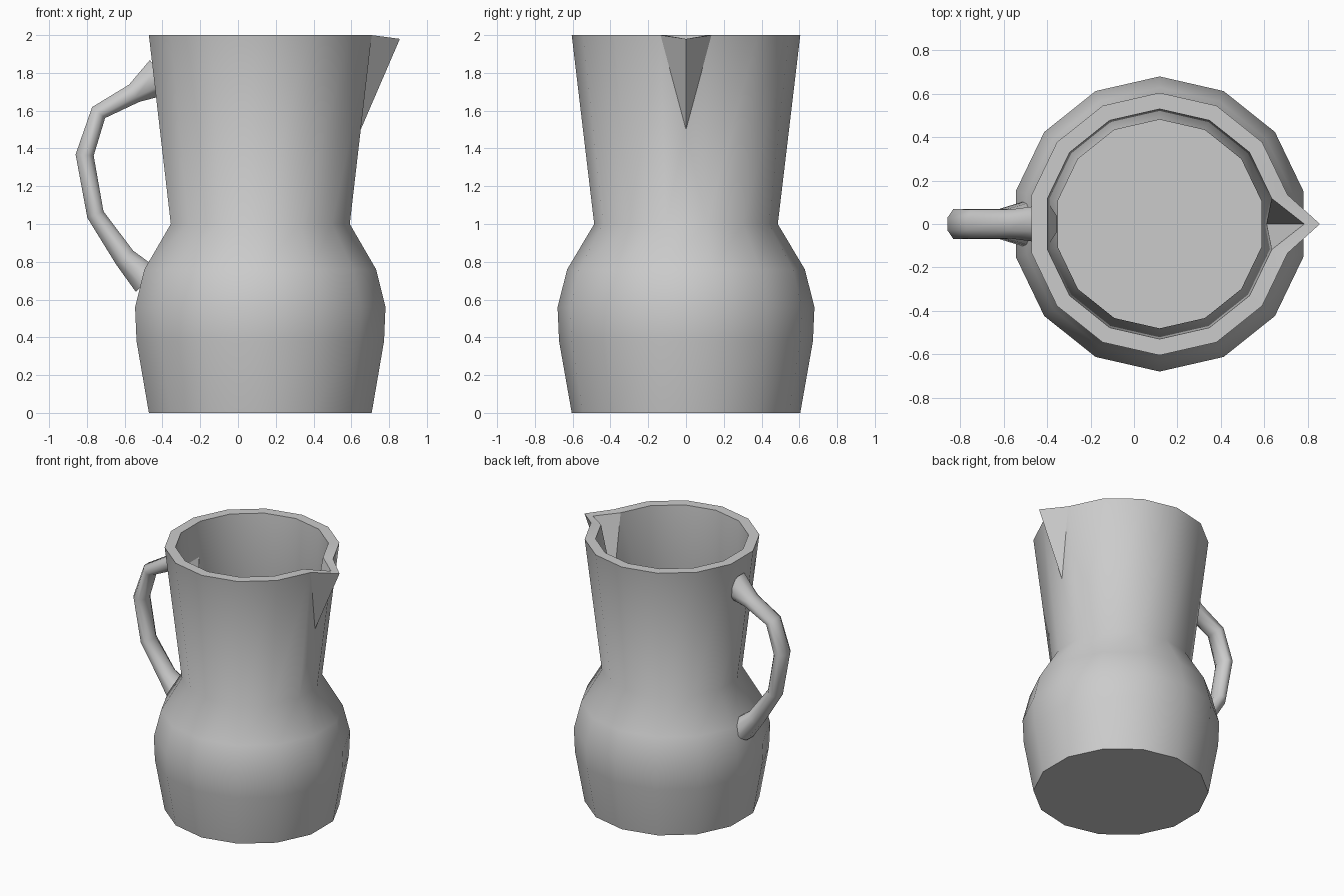
import bpy, bmesh, math
from mathutils import Vector

if "Cube" in bpy.data.objects:
    bpy.data.objects.remove(bpy.data.objects["Cube"])

N = 14                      # sides of the jug
CX = 0.118                  # jug axis is shifted to make room for the handle
FLAT = math.cos(math.pi / N)

grey = bpy.data.materials.new("grey clay")
grey.diffuse_color = (0.6, 0.6, 0.6, 1)
grey.use_nodes = True
grey.node_tree.nodes["Principled BSDF"].inputs["Base Color"].default_value = grey.diffuse_color


def finish(bm, name, angle):
    bmesh.ops.recalc_face_normals(bm, faces=bm.faces)
    mesh = bpy.data.meshes.new(name)
    bm.to_mesh(mesh)
    bm.free()
    mesh.materials.append(grey)
    ob = bpy.data.objects.new(name, mesh)
    bpy.context.collection.objects.link(ob)
    bpy.ops.object.select_all(action='DESELECT')
    ob.select_set(True)
    bpy.context.view_layer.objects.active = ob
    bpy.ops.object.shade_smooth_by_angle(angle=math.radians(angle))
    return ob


def ring(bm, r, z):
    angles = [(k + 0.5) * 2 * math.pi / N for k in range(N)]
    return [bm.verts.new((CX + r * math.cos(a), r * math.sin(a), z)) for a in angles]


def shell(bm, profile, tip_x):
    """Lathed wall with a closed base; the last band gets a pinched spout on +x."""
    rings = [ring(bm, r, z) for r, z in profile]
    bm.faces.new(rings[0])
    for i, (lo, hi) in enumerate(zip(rings, rings[1:])):
        last = i == len(rings) - 2
        for k in range(N - 1 if last else N):
            j = (k + 1) % N
            bm.faces.new((lo[k], lo[j], hi[j], hi[k]))
    lo, hi = rings[-2:]
    mid_r = (profile[-1][0] + profile[-2][0]) / 2
    apex = bm.verts.new((CX + mid_r * FLAT, 0, 1.5))
    tip = bm.verts.new((tip_x, 0, 1.98))
    loop = [lo[-1], lo[0], hi[0], tip, hi[-1]]
    for a, b in zip(loop, loop[1:] + loop[:1]):
        bm.faces.new((a, b, apex))
    return hi + [tip]


# Jug: outer wall, inner wall and the rim joining them
bm = bmesh.new()
outer = shell(bm, [(0.605, 0), (0.672, 0.38), (0.68, 0.56), (0.629, 0.76),
                   (0.486, 1.0), (0.605, 2.0)], 0.857)
inner = shell(bm, [(0.59, 0.015), (0.657, 0.38), (0.665, 0.56), (0.614, 0.755),
                   (0.481, 1.0), (0.53, 2.0)], 0.785)
for k in range(N + 1):
    j = (k + 1) % (N + 1)
    bm.faces.new((outer[k], outer[j], inner[j], inner[k]))
finish(bm, "jug_body", 42)

# Handle: eight-sided tube, flared where it meets the jug
# x, z, half thickness, half width
path = [(-0.41, 1.78, 0.105, 0.085), (-0.55, 1.692, 0.053, 0.068),
        (-0.738, 1.59, 0.045, 0.066), (-0.812, 1.365, 0.048, 0.07),
        (-0.755, 1.05, 0.046, 0.068), (-0.60, 0.822, 0.058, 0.07),
        (-0.48, 0.70, 0.085, 0.105)]
pts = [Vector((x, 0, z)) for x, z, _, _ in path]
S = 8
bm = bmesh.new()
loops = []
for i, (_, _, thick, wide) in enumerate(path):
    before, after = pts[max(i - 1, 0)], pts[min(i + 1, len(pts) - 1)]
    d = Vector((0, 0, 0))
    if before != pts[i]:
        d += (pts[i] - before).normalized()
    if after != pts[i]:
        d += (after - pts[i]).normalized()
    side = Vector((0, 1, 0))
    out = d.normalized().cross(side)
    loop = []
    for k in range(S):
        a = (k + 0.5) * 2 * math.pi / S
        s = 1 / math.cos(math.pi / S)
        loop.append(bm.verts.new(pts[i] + out * thick * s * math.cos(a)
                                 + side * wide * s * math.sin(a)))
    loops.append(loop)
for a, b in zip(loops, loops[1:]):
    for k in range(S):
        j = (k + 1) % S
        bm.faces.new((a[k], a[j], b[j], b[k]))
bm.faces.new(loops[0])
bm.faces.new(loops[-1])
finish(bm, "handle", 65)
